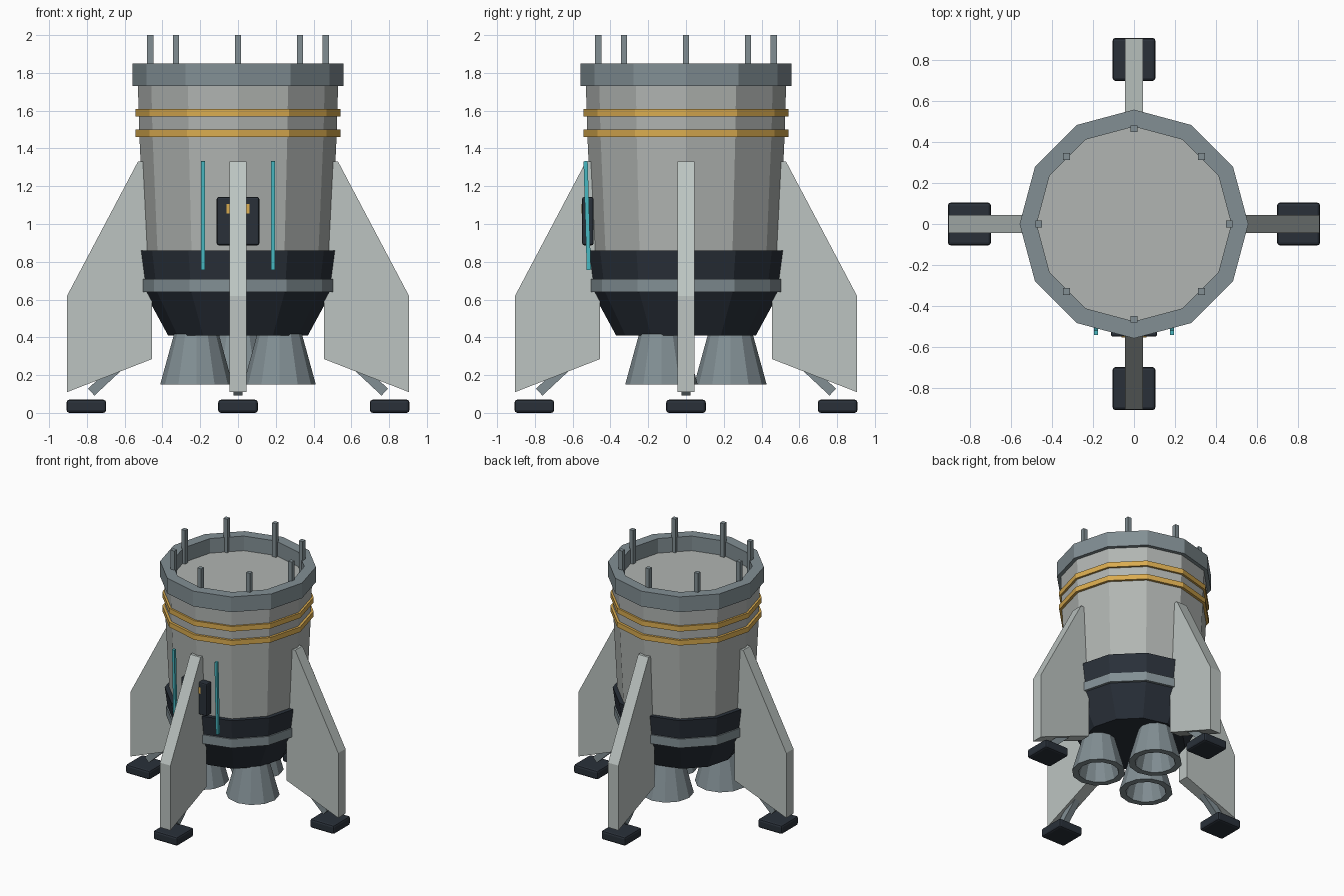
import bpy, bmesh, math
from mathutils import Matrix, Vector

if "Cube" in bpy.data.objects:
    bpy.data.objects.remove(bpy.data.objects["Cube"])


def material(name, rgb):
    lin = [((c / 255 + 0.055) / 1.055) ** 2.4 for c in rgb] + [1.0]
    m = bpy.data.materials.new(name)
    m.use_nodes = True
    m.diffuse_color = lin
    m.node_tree.nodes["Principled BSDF"].inputs["Base Color"].default_value = lin
    return m


HULL = material("hull grey", (177, 181, 178))
FIN = material("fin light grey", (188, 196, 193))
STEEL = material("blue grey steel", (130, 143, 148))
DARK = material("dark charcoal", (41, 48, 57))
GOLD = material("gold", (218, 172, 80))
TEAL = material("teal", (72, 184, 194))


def finish(name, bm, mat, matrix=Matrix()):
    bmesh.ops.recalc_face_normals(bm, faces=bm.faces)
    mesh = bpy.data.meshes.new(name)
    bm.to_mesh(mesh)
    bm.free()
    mesh.transform(matrix)
    mesh.materials.append(mat)
    ob = bpy.data.objects.new(name, mesh)
    bpy.context.collection.objects.link(ob)
    return ob


def lathe(name, profile, mat, center=(0, 0), closed=False, sides=12):
    """Revolve (radius, z) points; closed joins last to first, otherwise ends are capped."""
    bm = bmesh.new()
    rings = []
    for r, z in profile:
        angles = [math.tau * i / sides for i in range(sides)]
        rings.append([bm.verts.new((center[0] + r * math.cos(a),
                                    center[1] + r * math.sin(a), z)) for a in angles])
    pairs = list(zip(rings, rings[1:]))
    if closed:
        pairs.append((rings[-1], rings[0]))
    else:
        bm.faces.new(rings[0])
        bm.faces.new(rings[-1])
    for a, b in pairs:
        for i in range(sides):
            j = (i + 1) % sides
            bm.faces.new((a[i], a[j], b[j], b[i]))
    return finish(name, bm, mat)


def box(name, center, size, mat, matrix=Matrix(), bevel=0):
    bm = bmesh.new()
    bmesh.ops.create_cube(bm, size=1)
    bmesh.ops.scale(bm, vec=size, verts=bm.verts)
    if bevel:
        bmesh.ops.bevel(bm, geom=bm.edges[:], offset=bevel, segments=2,
                        profile=0.5, affect='EDGES')
    return finish(name, bm, mat, matrix @ Matrix.Translation(center))


def band(name, outer, inner, bottom, top, mat):
    return lathe(name, [(outer, bottom), (outer, top), (inner, top), (inner, bottom)],
                 mat, closed=True)


# Hull, from the lower cone up to the open collar
lathe("lower_cone", [(0.37, 0.41), (0.495, 0.64), (0.495, 0.70)], DARK)
lathe("lower_ring", [(0.515, 0.64), (0.515, 0.71)], STEEL)
lathe("dark_band", [(0.505, 0.71), (0.525, 0.86)], DARK)
lathe("hull", [(0.492, 0.85), (0.522, 1.46), (0.53, 1.735)], HULL)
for i, z in enumerate((1.46, 1.57)):
    band(f"gold_band_{i + 1}", 0.542, 0.50, z, z + 0.04, GOLD)
band("top_collar", 0.558, 0.475, 1.73, 1.85, STEEL)

# Docking pins around the collar
for i in range(8):
    a = math.tau * i / 8
    box(f"collar_pin_{i + 1}", (0.465 * math.cos(a), 0.465 * math.sin(a), 1.86),
        (0.033, 0.033, 0.28), STEEL)

# Three hollow engine bells
for i, c in enumerate(((-0.22, -0.13), (0.22, -0.13), (0, 0.235))):
    lathe(f"engine_bell_{i + 1}",
          [(0.115, 0.43), (0.192, 0.15), (0.145, 0.15), (0.085, 0.36)], STEEL, c)

# Four fins, each with a strut and a foot
FIN_PROFILE = [(0.50, 1.33), (0.53, 1.33), (0.905, 0.62), (0.905, 0.11),
               (0.455, 0.285), (0.455, 0.62)]
for i, side in enumerate(("left", "back", "right", "front")):
    turn = Matrix.Rotation(i * math.pi / 2, 4, 'Z')
    bm = bmesh.new()
    face = bm.faces.new([bm.verts.new((x, -0.045, z)) for x, z in FIN_PROFILE])
    new = bmesh.ops.extrude_face_region(bm, geom=[face])["geom"]
    bmesh.ops.translate(bm, vec=(0, 0.09, 0),
                        verts=[v for v in new if isinstance(v, bmesh.types.BMVert)])
    finish(f"{side}_fin", bm, FIN, turn)

    start, end = Vector((0.60, 0, 0.275)), Vector((0.777, 0, 0.11))
    along = (end - start).to_track_quat('Z', 'Y').to_matrix().to_4x4()
    box(f"{side}_strut", (0, 0, 0), (0.05, 0.05, (end - start).length), STEEL,
        turn @ Matrix.Translation((start + end) / 2) @ along)
    box(f"{side}_foot", (0.803, 0, 0.035), (0.21, 0.21, 0.07), DARK, turn, 0.015)

# Front hatch with its marker plate, and the two light strips
box("hatch", (0, -0.52, 1.015), (0.225, 0.06, 0.255), DARK, bevel=0.01)
box("hatch_marker", (0, -0.551, 1.08), (0.12, 0.006, 0.05), GOLD)
tilt = Matrix.Rotation(math.radians(1.7), 4, 'X')
for side, x in (("left", 0.185), ("right", -0.185)):
    box(f"{side}_light_strip", (0, 0, 0), (0.02, 0.022, 0.575), TEAL,
        Matrix.Translation((x, -0.523, 1.045)) @ tilt)
